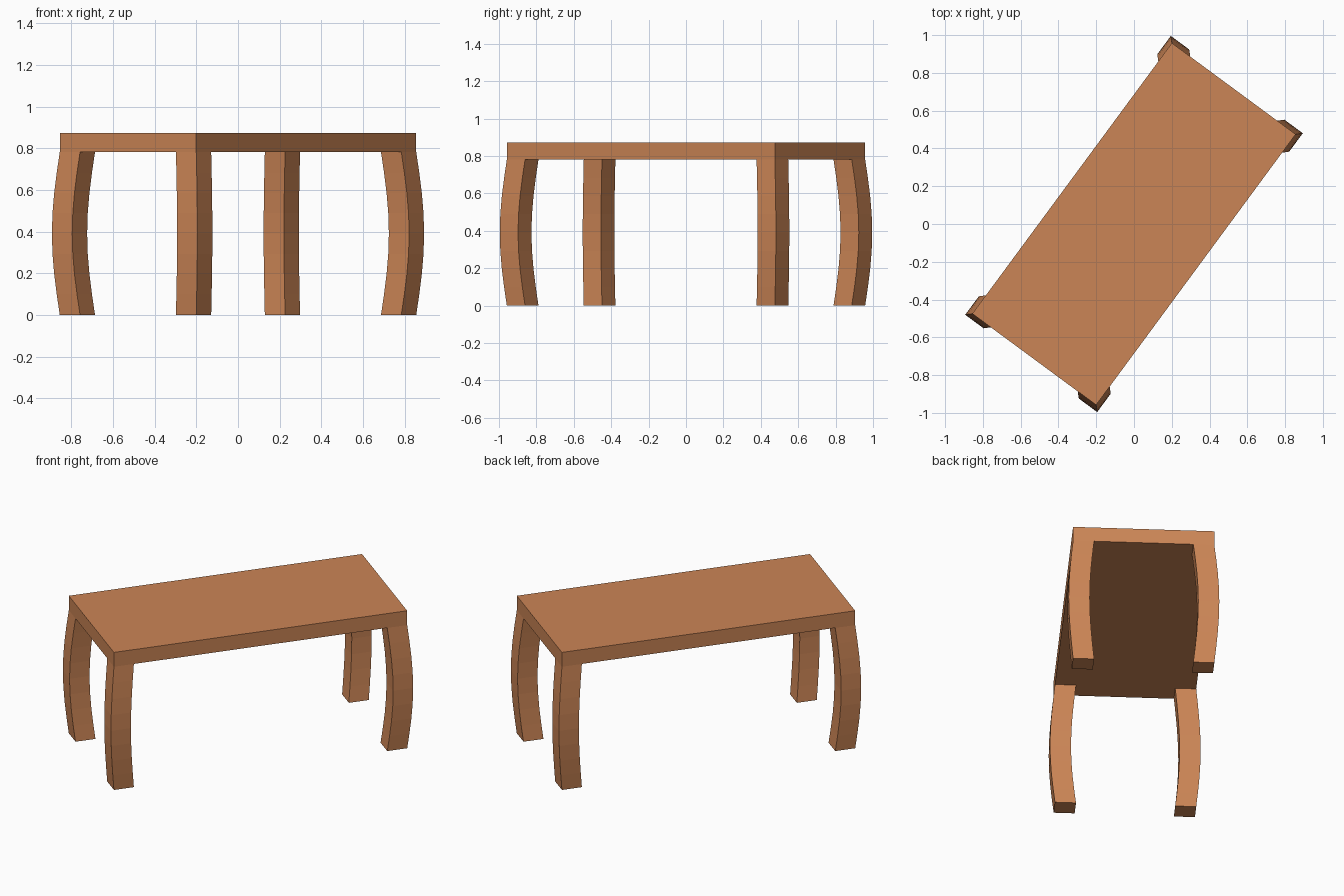
import bpy, bmesh, math
from mathutils import Matrix

if "Cube" in bpy.data.objects:
    bpy.data.objects.remove(bpy.data.objects["Cube"])

ANGLE = math.radians(53.6)
LENGTH, WIDTH = 1.78, 0.814      # table top size along its own axes
TOP_Z, UNDER_Z = 0.873, 0.782
LEG, BOW = 0.121, 0.027          # leg thickness and outward bulge
STEPS = 8

wood = bpy.data.materials.new("warm wood")
wood.diffuse_color = (0.60, 0.235, 0.092, 1)
wood.use_nodes = True
wood.node_tree.nodes["Principled BSDF"].inputs["Base Color"].default_value = wood.diffuse_color


def loft(name, rings):
    """Closed solid through a stack of four-point rings, turned to the table's angle."""
    bm = bmesh.new()
    loops = [[bm.verts.new(p) for p in ring] for ring in rings]
    for a, b in zip(loops, loops[1:]):
        for i in range(4):
            j = (i + 1) % 4
            bm.faces.new((a[i], a[j], b[j], b[i]))
    bm.faces.new(loops[0])
    bm.faces.new(loops[-1])
    bmesh.ops.recalc_face_normals(bm, faces=bm.faces)
    bmesh.ops.rotate(bm, verts=bm.verts, matrix=Matrix.Rotation(ANGLE, 3, 'Z'))
    mesh = bpy.data.meshes.new(name)
    bm.to_mesh(mesh)
    bm.free()
    mesh.materials.append(wood)
    obj = bpy.data.objects.new(name, mesh)
    bpy.context.collection.objects.link(obj)
    return obj


def rect(x0, x1, y0, y1, z):
    return [(x0, y0, z), (x1, y0, z), (x1, y1, z), (x0, y1, z)]


# Table top
loft("table_top", [rect(-LENGTH / 2, LENGTH / 2, -WIDTH / 2, WIDTH / 2, z)
                   for z in (UNDER_Z, TOP_Z)])

# Four legs, bowed diagonally outward at mid height
for sx, end in ((-1, "left"), (1, "right")):
    for sy, side in ((-1, "front"), (1, "back")):
        rings = []
        for i in range(STEPS + 1):
            t = i / STEPS
            b = BOW * math.sin(math.pi * t)
            ox, oy = LENGTH / 2 + b, WIDTH / 2 + b
            rings.append(rect(sx * ox, sx * (ox - LEG),
                              sy * oy, sy * (oy - LEG), UNDER_Z * t))
        loft(f"{side}_{end}_leg", rings)
